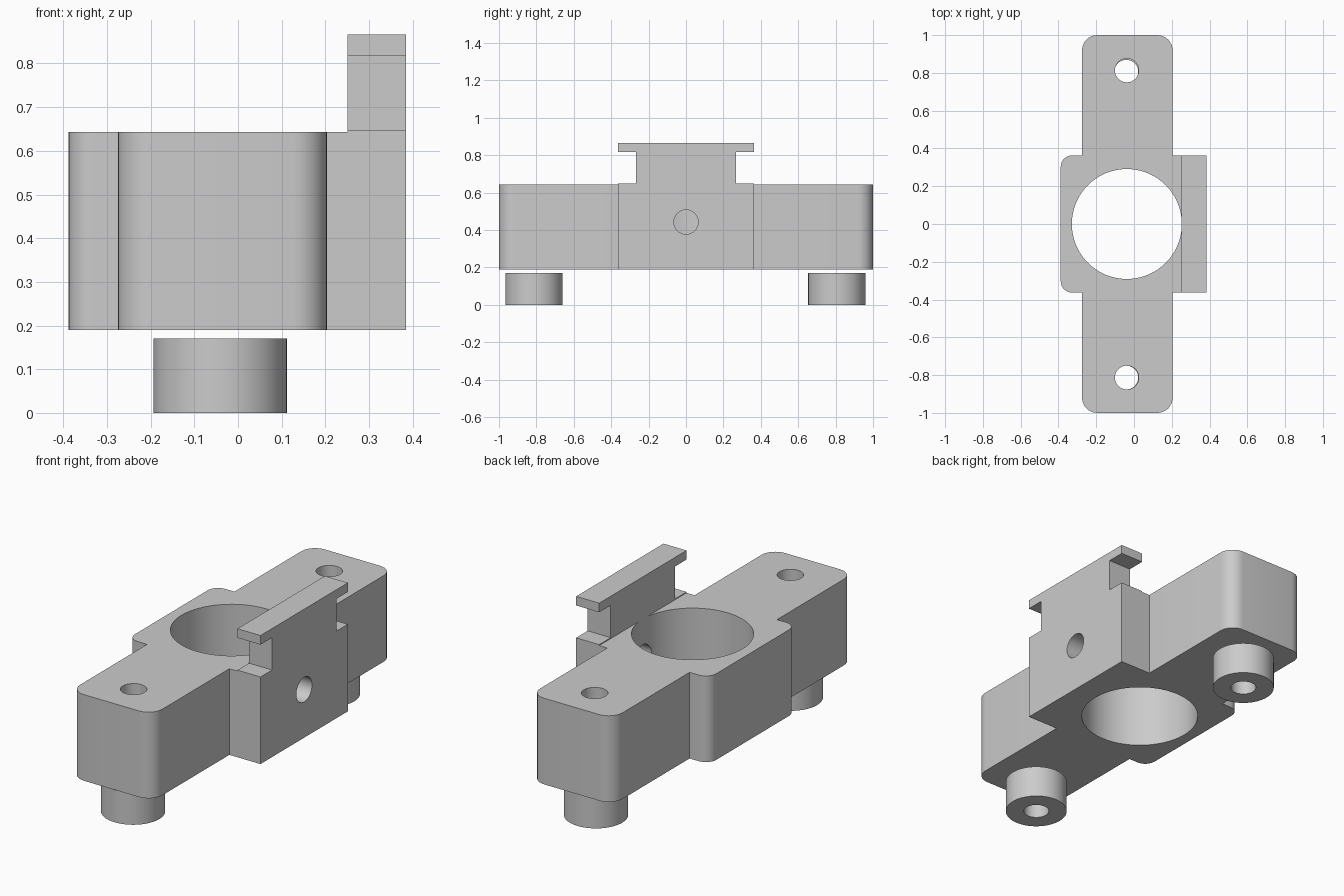
import bpy, bmesh, math
from mathutils import Vector, Matrix

cube = bpy.data.objects.get("Cube")
if cube:
    bpy.data.objects.remove(cube, do_unlink=True)

grey = bpy.data.materials.new("plain grey")
grey.use_nodes = True
grey.diffuse_color = (0.6, 0.6, 0.6, 1)
grey.node_tree.nodes["Principled BSDF"].inputs["Base Color"].default_value = (0.6, 0.6, 0.6, 1)

AXIS_X = -0.038            # shared centre line of bore and screw holes
BASE, TOP = 0.19, 0.643    # bottom and top of the body
HOLE_R = 0.063


def finish(name, bm):
    bmesh.ops.recalc_face_normals(bm, faces=bm.faces)
    mesh = bpy.data.meshes.new(name)
    bm.to_mesh(mesh)
    bm.free()
    mesh.materials.append(grey)
    obj = bpy.data.objects.new(name, mesh)
    bpy.context.collection.objects.link(obj)
    return obj


def prism(name, points, offset):
    """Extrude a closed outline of 3D points along offset."""
    bm = bmesh.new()
    face = bm.faces.new([bm.verts.new(p) for p in points])
    result = bmesh.ops.extrude_face_region(bm, geom=[face])
    moved = [v for v in result["geom"] if isinstance(v, bmesh.types.BMVert)]
    bmesh.ops.translate(bm, verts=moved, vec=offset)
    return finish(name, bm)


def cylinder(name, centre, radius, depth, along_x=False, sides=64):
    bm = bmesh.new()
    turn = Matrix.Rotation(math.pi / 2, 4, "Y") if along_x else Matrix()
    bmesh.ops.create_cone(bm, cap_ends=True, segments=sides, radius1=radius, radius2=radius,
                          depth=depth, matrix=Matrix.Translation(centre) @ turn)
    return finish(name, bm)


def select_only(obj):
    bpy.ops.object.select_all(action="DESELECT")
    obj.select_set(True)
    bpy.context.view_layer.objects.active = obj


def cut(obj, cutter):
    cutter.hide_render = True
    mod = obj.modifiers.new("cut", "BOOLEAN")
    mod.operation, mod.solver, mod.object = "DIFFERENCE", "EXACT", cutter
    select_only(obj)
    bpy.ops.object.modifier_apply(modifier=mod.name)
    bpy.data.objects.remove(cutter, do_unlink=True)


def smooth(obj):
    select_only(obj)
    bpy.ops.object.shade_smooth_by_angle(angle=math.radians(30))


def rounded(corners, steps=8):
    """Replace each (x, y, radius) corner of an outline by an arc."""
    out = []
    for i, (x, y, r) in enumerate(corners):
        p = Vector((x, y))
        if not r:
            out.append(p)
            continue
        a = (Vector(corners[i - 1][:2]) - p).normalized()
        b = (Vector(corners[(i + 1) % len(corners)][:2]) - p).normalized()
        for s in range(steps + 1):
            t = s / steps * math.pi / 2
            out.append(p + r * (a * (1 - math.sin(t)) + b * (1 - math.cos(t))))
    return out


# Body: long bar with a rounded side boss and a square mounting pad
half = [(0.385, 0.363, 0), (0.204, 0.363, 0), (0.204, 1, 0.08),
        (-0.275, 1, 0.08), (-0.275, 0.363, 0), (-0.388, 0.363, 0.06)]
outline = half + [(x, -y, r) for x, y, r in reversed(half)]
body = prism("body", [(p.x, p.y, BASE) for p in rounded(outline)], (0, 0, TOP - BASE))

# Main bore, screw holes and side hole
cut(body, cylinder("bore_cutter", (AXIS_X, 0, 0.4), 0.291, 1, sides=96))
for y in (-0.813, 0.813):
    cut(body, cylinder("screw_cutter", (AXIS_X, y, 0.4), HOLE_R, 1))
cut(body, cylinder("side_cutter", (0.3, 0, 0.443), 0.065, 0.6, along_x=True))
smooth(body)

# Flanged rail standing on the mounting pad
side = [(0.363, TOP), (0.363, 0.648), (0.267, 0.648), (0.267, 0.818), (0.363, 0.818), (0.363, 0.866)]
profile = side + [(-y, z) for y, z in reversed(side)]
prism("mounting_rail", [(0.251, y, z) for y, z in profile], (0.134, 0, 0))

# Hollow spacers floating just under the bar
for name, y in (("front_spacer", -0.813), ("back_spacer", 0.806)):
    spacer = cylinder(name, (-0.041, y, 0.085), 0.153, 0.17)
    cut(spacer, cylinder("spacer_cutter", (-0.041, y, 0.085), HOLE_R, 0.4))
    smooth(spacer)
